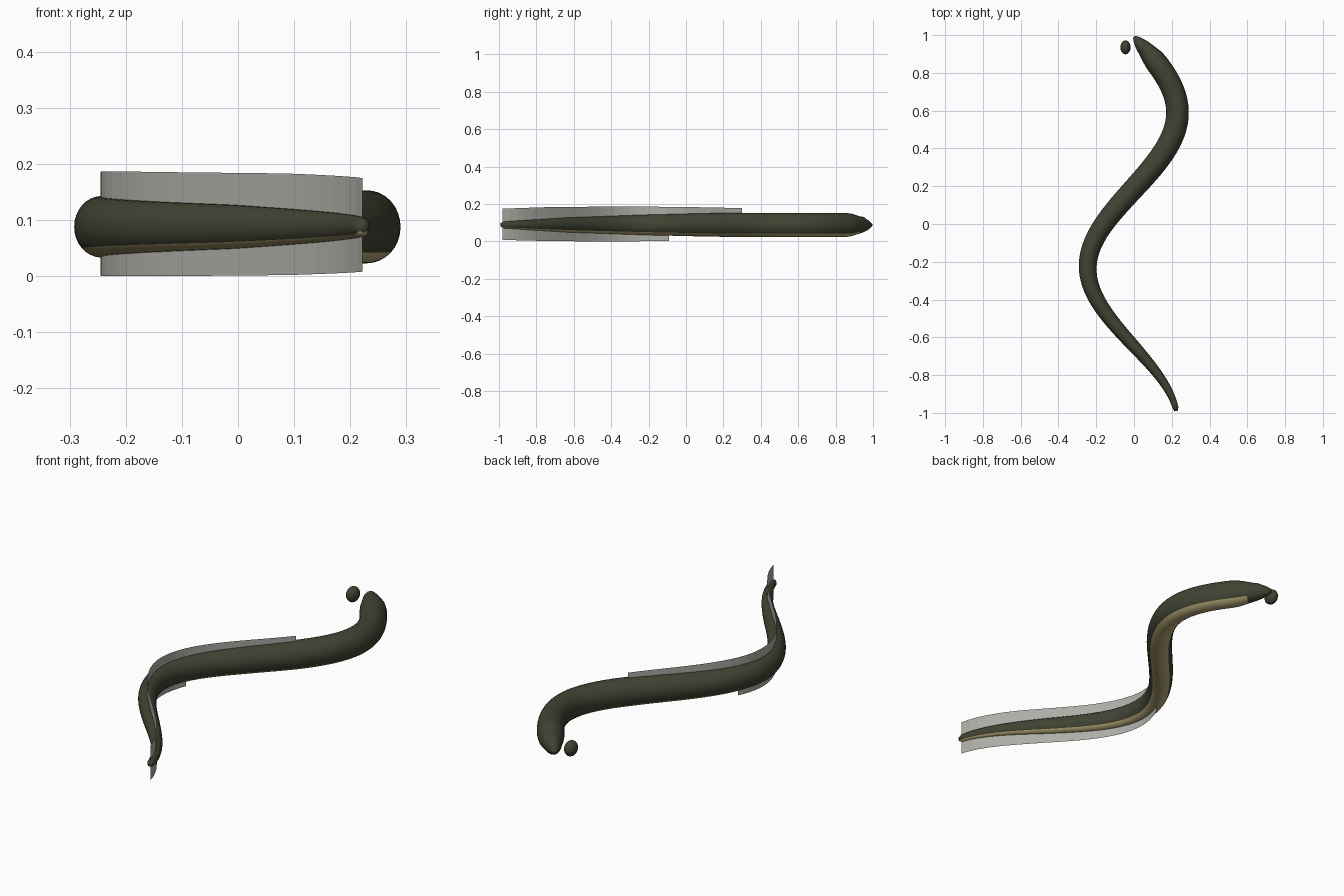
import bpy, bmesh, math
from mathutils import Vector

if "Cube" in bpy.data.objects:
    bpy.data.objects.remove(bpy.data.objects["Cube"])

ZC = 0.088  # height of the body axis


def material(name, rgba):
    m = bpy.data.materials.new(name)
    m.diffuse_color = rgba
    m.use_nodes = True
    m.node_tree.nodes["Principled BSDF"].inputs["Base Color"].default_value = m.diffuse_color
    return m


SKIN = material("dark olive skin", (0.05, 0.056, 0.032, 1))
BELLY = material("tan belly", (0.46, 0.385, 0.18, 1))
FIN = material("pale grey fin", (0.42, 0.42, 0.385, 1))


def path(y):
    """Centre line of the swimming S-curve."""
    return Vector((-0.0075 + 0.2375 * math.sin(2 * math.pi * (1 - y) / 1.64), y, ZC))


def side(y):
    """Horizontal direction across the body."""
    t = path(y + 0.001) - path(y - 0.001)
    return Vector((t.y, -t.x, 0)).normalized()


def interp(table, y):
    for (y0, v0), (y1, v1) in zip(table, table[1:]):
        if y <= y1:
            f = max(0, (y - y0) / (y1 - y0))
            return v0 + (v1 - v0) * f
    return table[-1][1]


def finish(bm, name, mats, smooth=True):
    bmesh.ops.recalc_face_normals(bm, faces=bm.faces)
    me = bpy.data.meshes.new(name)
    bm.to_mesh(me)
    bm.free()
    for m in mats:
        me.materials.append(m)
    ob = bpy.data.objects.new(name, me)
    bpy.context.collection.objects.link(ob)
    for p in me.polygons:
        p.use_smooth = smooth
    return ob


# Body: swept ellipse with tapered tail and rounded snout
HEIGHT = [(-0.99, 0.010), (-0.975, 0.018), (-0.64, 0.039), (-0.23, 0.054),
          (0.1, 0.062), (0.3, 0.065), (0.85, 0.065), (0.88, 0.061),
          (0.95, 0.038), (0.98, 0.020), (0.992, 0.008)]
WIDTH_RATIO = [(-0.99, 0.86), (-0.23, 0.87), (0.5, 0.92), (1.0, 0.92)]
N, SEG = 120, 32
bm = bmesh.new()
rings = []
ys = [-0.99 + 1.982 * i / N for i in range(N + 1)]
for y in ys:
    h, c, s = interp(HEIGHT, y), path(y), side(y)
    w = h * interp(WIDTH_RATIO, y)
    rings.append([bm.verts.new(c + s * (w * math.cos(a)) + Vector((0, 0, h * math.sin(a))))
                  for a in (2 * math.pi * k / SEG for k in range(SEG))])
for a, b in zip(rings, rings[1:]):
    for k in range(SEG):
        j = (k + 1) % SEG
        f = bm.faces.new((a[k], a[j], b[j], b[k]))
        # underside is tan
        mid = 2 * math.pi * (k + 0.5) / SEG
        f.material_index = 1 if math.sin(mid) < -0.7 and a[0].co.y < 0.93 else 0
bm.faces.new(rings[0])
bm.faces.new(rings[-1])
finish(bm, "body", [SKIN, BELLY])


# Fins: single-sheet ribbons following the spine
def fin(name, y0, y1, edge, sign):
    bm = bmesh.new()
    n, prev = 32, None
    for i in range(n + 1):
        y = y0 + (y1 - y0) * i / n
        c = path(y)
        root = ZC + sign * interp(HEIGHT, y) * 0.9
        row = [bm.verts.new((c.x, c.y, z)) for z in (root, interp(edge, y))]
        if prev:
            bm.faces.new((prev[0], prev[1], row[1], row[0]))
        prev = row
    finish(bm, name, [FIN], False)


fin("dorsal_fin", -0.98, 0.30,
    [(-0.98, 0.175), (-0.75, 0.183), (-0.35, 0.187), (0.0, 0.184), (0.3, 0.178)], 1)
fin("anal_fin", -0.98, -0.09,
    [(-0.98, 0.008), (-0.75, 0.002), (-0.5, 0.0), (-0.3, 0.0), (-0.09, 0.003)], -1)

# Small rounded lobes either side of the centre line at the head
for sx, label in ((-1, "left"), (1, "right")):
    bm = bmesh.new()
    bmesh.ops.create_uvsphere(bm, u_segments=20, v_segments=12, radius=1)
    for v in bm.verts:
        v.co = Vector((v.co.x * 0.027 + sx * 0.045, v.co.y * 0.037 + 0.935, v.co.z * 0.036 + 0.097))
    finish(bm, label + "_head_lobe", [SKIN])
